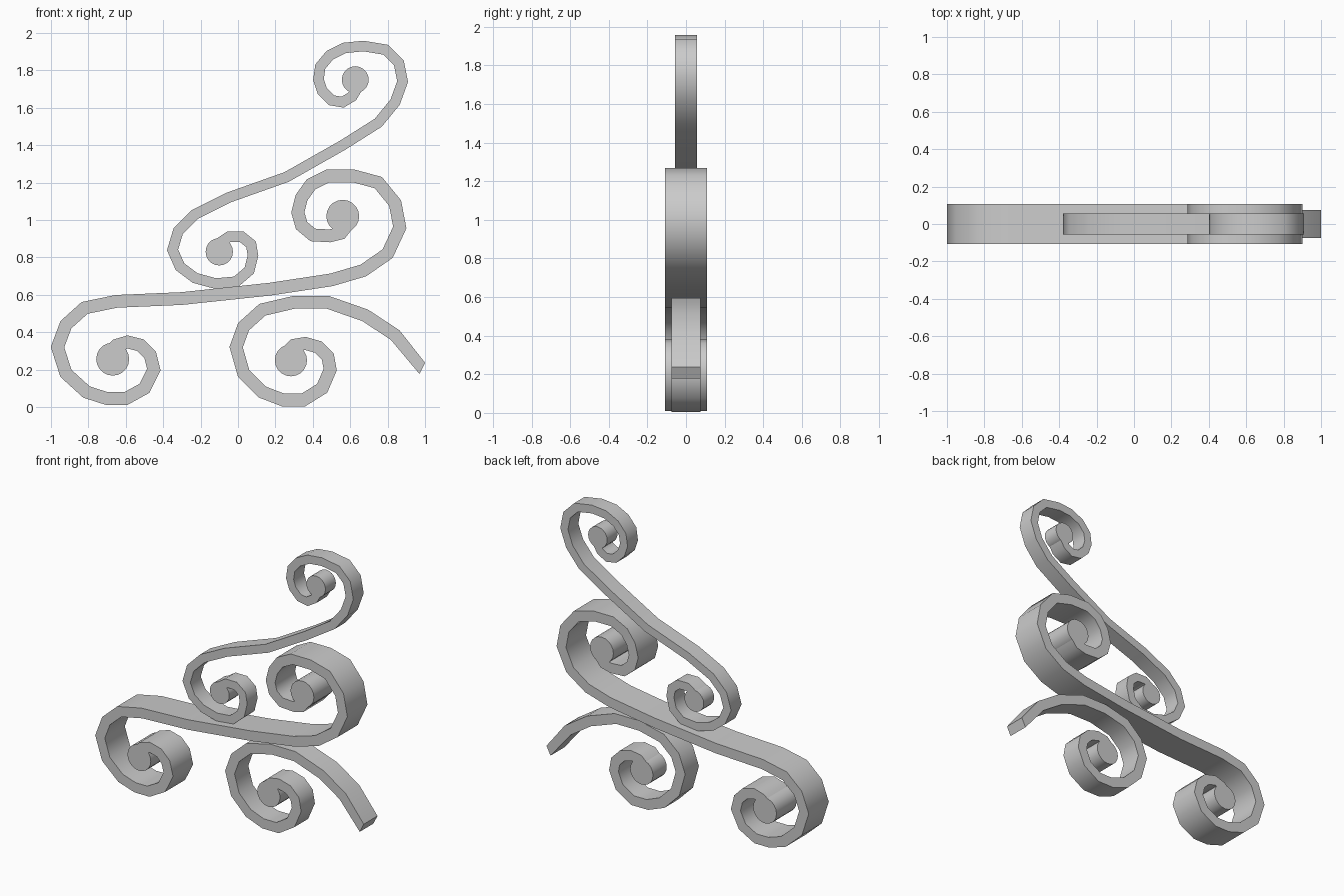
import bpy
import bmesh
import math
from mathutils import Matrix, Vector

default_cube = bpy.data.objects.get("Cube")
if default_cube:
    bpy.data.objects.remove(default_cube, do_unlink=True)

# One plain grey for all the ironwork
iron = bpy.data.materials.new("plain_grey")
iron.use_nodes = True
grey = (0.6, 0.6, 0.6, 1.0)
iron.diffuse_color = grey
iron.node_tree.nodes["Principled BSDF"].inputs["Base Color"].default_value = grey


def side_offsets(points, width, end_cut=None):
    """Mitred half-width offset vector at every point of the centre line."""
    offsets = []
    last = len(points) - 1
    for i, point in enumerate(points):
        before = (point - points[i - 1]).normalized() if i > 0 else None
        after = (points[i + 1] - point).normalized() if i < last else None
        before, after = before or after, after or before
        tangent = (before + after).normalized()
        normal = Vector((-tangent.y, tangent.x))
        offsets.append(normal * width / 2 / max(tangent.dot(after), 0.7))
    if end_cut:
        offsets[last] = Vector(end_cut)
    return offsets


def add_ribbon(bm, path, width, depth, end_cut=None):
    """Sweep a rectangular bar along a path in the xz plane."""
    points = [Vector(p) for p in path]
    rings = []
    for point, offset in zip(points, side_offsets(points, width, end_cut)):
        left, right = point + offset, point - offset
        corners = ((left, -depth), (right, -depth), (right, depth), (left, depth))
        rings.append([bm.verts.new((p.x, y, p.y)) for p, y in corners])
    for ring, following in zip(rings, rings[1:]):
        for i in range(len(ring)):
            j = (i + 1) % len(ring)
            bm.faces.new((ring[i], ring[j], following[j], following[i]))
    bm.faces.new(rings[0])
    bm.faces.new(list(reversed(rings[-1])))


def add_eye(bm, centre, radius, depth):
    """Solid round core in the middle of a curl."""
    place = Matrix.Translation((centre[0], 0, centre[1]))
    turn = Matrix.Rotation(math.radians(90), 4, "X")
    bmesh.ops.create_cone(bm, cap_ends=True, segments=20, radius1=radius,
                          radius2=radius, depth=depth * 2, matrix=place @ turn)


def make_scroll(name, path, width, depth, eyes, end_cut=None):
    bm = bmesh.new()
    add_ribbon(bm, path, width, depth, end_cut)
    for centre, radius in eyes:
        add_eye(bm, centre, radius, depth)
    bmesh.ops.recalc_face_normals(bm, faces=bm.faces[:])
    mesh = bpy.data.meshes.new(name)
    bm.to_mesh(mesh)
    bm.free()
    mesh.materials.append(iron)
    scroll = bpy.data.objects.new(name, mesh)
    bpy.context.collection.objects.link(scroll)
    bpy.ops.object.select_all(action="DESELECT")
    scroll.select_set(True)
    bpy.context.view_layer.objects.active = scroll
    bpy.ops.object.shade_smooth_by_angle(angle=math.radians(60))
    return scroll


# Narrow upper scroll: top curl, long sweep, lower curl
upper_path = [
    (0.64, 1.71), (0.61, 1.66), (0.56, 1.63), (0.5, 1.64), (0.45, 1.69),
    (0.43, 1.75), (0.44, 1.82), (0.49, 1.88), (0.57, 1.92), (0.67, 1.93),
    (0.79, 1.91), (0.86, 1.84), (0.88, 1.74), (0.84, 1.63), (0.75, 1.52),
    (0.56, 1.4), (0.26, 1.23), (-0.05, 1.12), (-0.23, 1.03), (-0.32, 0.94),
    (-0.35, 0.84), (-0.31, 0.75), (-0.23, 0.69), (-0.12, 0.66), (-0.01, 0.67),
    (0.06, 0.73), (0.08, 0.81), (0.07, 0.87), (0.02, 0.91), (-0.05, 0.91),
    (-0.11, 0.87)]
make_scroll("upper_scroll", upper_path, 0.056, 0.056,
            [((0.627, 1.75), 0.072), ((-0.1, 0.83), 0.073)])

# Wide middle scroll: right curl, long sweep, left curl
middle_path = [
    (0.59, 0.98), (0.55, 0.93), (0.49, 0.915), (0.4, 0.92), (0.34, 0.97),
    (0.32, 1.04), (0.34, 1.12), (0.39, 1.19), (0.48, 1.235), (0.62, 1.235),
    (0.75, 1.2), (0.84, 1.09), (0.865, 0.96), (0.8, 0.82), (0.67, 0.73),
    (0.5, 0.68), (0.17, 0.63), (-0.3, 0.58), (-0.65, 0.565), (-0.82, 0.53),
    (-0.92, 0.44), (-0.965, 0.32), (-0.92, 0.18), (-0.81, 0.08), (-0.7, 0.045),
    (-0.6, 0.045), (-0.5, 0.1), (-0.45, 0.2), (-0.47, 0.28), (-0.52, 0.33),
    (-0.59, 0.348), (-0.65, 0.33), (-0.69, 0.29)]
make_scroll("middle_scroll", middle_path, 0.068, 0.108,
            [((0.56, 1.02), 0.088), ((-0.67, 0.256), 0.088)])

# Lower scroll: one curl and a plain cut tail
lower_path = [
    (0.26, 0.29), (0.3, 0.33), (0.36, 0.34), (0.43, 0.32), (0.48, 0.27),
    (0.493, 0.2), (0.45, 0.1), (0.35, 0.038), (0.24, 0.038), (0.13, 0.08),
    (0.03, 0.18), (-0.01, 0.32), (0.03, 0.43), (0.13, 0.52), (0.3, 0.56),
    (0.48, 0.56), (0.68, 0.49), (0.84, 0.385), (0.985, 0.207)]
make_scroll("lower_scroll", lower_path, 0.068, 0.074,
            [((0.283, 0.25), 0.086)], end_cut=(0.015, 0.03))
